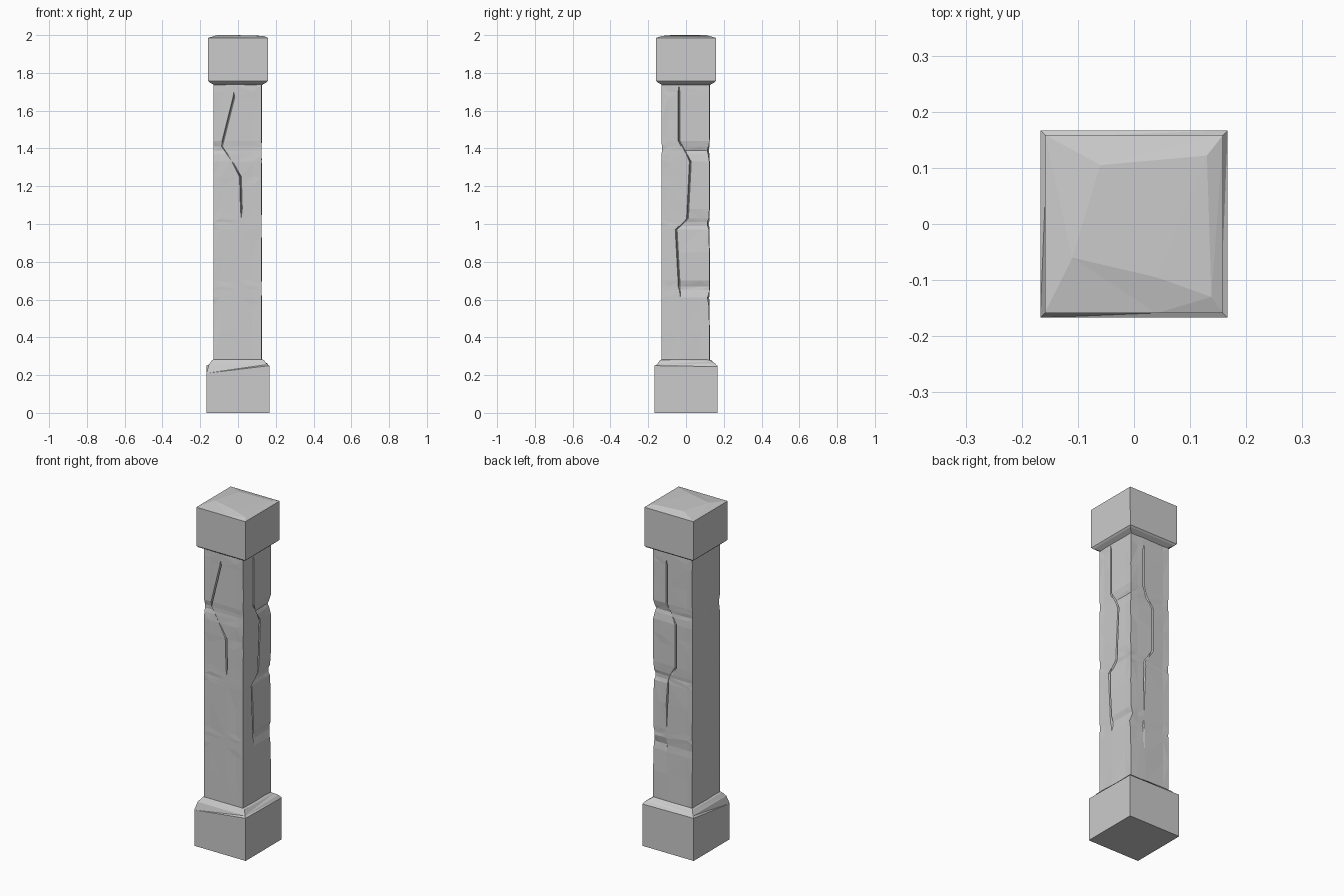
import bpy, bmesh, random
from mathutils import Vector

if "Cube" in bpy.data.objects:
    bpy.data.objects.remove(bpy.data.objects["Cube"])

random.seed(4)


def loft(name, rings):
    """Skin a list of equal-length point rings and cap both ends."""
    bm = bmesh.new()
    vr = [[bm.verts.new(p) for p in r] for r in rings]
    n = len(vr[0])
    for a, b in zip(vr, vr[1:]):
        for i in range(n):
            j = (i + 1) % n
            bm.faces.new((a[i], a[j], b[j], b[i]))
    bm.faces.new(vr[0][::-1])
    bm.faces.new(vr[-1])
    # split bent quads so the chipped facets are crisp
    bmesh.ops.triangulate(bm, faces=bm.faces[:])
    bmesh.ops.recalc_face_normals(bm, faces=bm.faces[:])
    me = bpy.data.meshes.new(name)
    bm.to_mesh(me)
    bm.free()
    ob = bpy.data.objects.new(name, me)
    bpy.context.collection.objects.link(ob)
    return ob


def square(h, z, cx=0.0, dz=(0, 0, 0, 0)):
    return [(cx + sx * h, cx + sy * h, z + d)
            for (sx, sy), d in zip(((-1, -1), (1, -1), (1, 1), (-1, 1)), dz)]


# Base block with a chipped, sloping top
loft("base_block", [
    square(0.167, 0.0),
    square(0.167, 0.25, dz=(-0.04, 0, -0.005, 0)),
    square(0.154, 0.256, dz=(0, 0, 0.006, 0)),
    square(0.137, 0.268, dz=(0.012, 0.012, 0.005, 0.008)),
    square(0.122, 0.285, -0.002),
])

# Cap block with a bevelled underside and a low hewn crown
crown = [(-0.11, -0.06, 2.0), (0.04, -0.095, 1.999), (0.138, -0.13, 1.995),
         (0.13, 0.122, 1.996), (-0.06, 0.105, 2.0)]


def cap_ring(h, z):
    return [(-h, -h, z), (0.04, -h, z), (h, -h, z), (h, h, z), (-h, h, z)]


loft("cap_block", [cap_ring(0.125, 1.735), cap_ring(0.15, 1.749),
                   cap_ring(0.158, 1.757), cap_ring(0.159, 1.985), crown])

# Shaft: each face has a crack path (z, u), cracked z ranges, joints and a worn side
# faces in ring order: front (-y), right (+x), back (+y), left (-x)
FACES = [
    dict(path=((0.25, 0.0), (1.08, 0.02), (1.25, 0.015), (1.33, -0.03), (1.41, -0.085), (1.67, -0.02)),
         cracks=((1.08, 1.25), (1.44, 1.67)), joints=(1.40,), low=1.0, high=0.25),
    dict(path=((0.25, -0.02), (0.69, -0.035), (0.97, -0.05), (1.03, 0.01), (1.33, 0.025), (1.44, -0.035)),
         cracks=((0.67, 0.97), (1.03, 1.33), (1.44, 1.7)), joints=(0.66, 1.0, 1.39), low=0.1, high=1.0),
    dict(path=((0.25, 0.03), (0.8, 0.04), (1.0, 0.03), (1.08, -0.02), (1.33, -0.02), (1.44, 0.04)),
         cracks=((0.85, 0.97), (1.08, 1.33), (1.44, 1.67)), joints=(0.6, 1.0, 1.39), low=0.35, high=1.0),
    dict(path=((0.25, 0.0), (1.7, 0.0)), cracks=(), joints=(1.40,), low=0.0, high=0.15),
]
ROWS = [0.25, 0.29, 0.44, 0.57, 0.61, 0.65, 0.67, 0.70, 0.85, 0.97, 0.99, 1.01, 1.03, 1.08,
        1.2, 1.25, 1.33, 1.37, 1.39, 1.41, 1.44, 1.55, 1.67, 1.70, 1.735, 1.76]
EDGE = 0.128


def crack_u(face, z):
    path = face["path"]
    for (z0, u0), (z1, u1) in zip(path, path[1:]):
        if z <= z1:
            return u0 + (u1 - u0) * (z - z0) / (z1 - z0)
    return path[-1][1]


def depth(face, u, z):
    """How far the stone is worn in at this spot of a face."""
    c = crack_u(face, z)
    side = face["high"] if u > c else face["low"]
    d = 0.0
    for j in face["joints"]:
        d = max(d, 0.012 * side * max(0.0, 1 - abs(z - j) / 0.045))
    if any(a - 0.001 <= z <= b + 0.001 for a, b in face["cracks"]) and abs(u - c) < 0.002:
        d = max(d, 0.014)
    return d


def shaft_ring(z):
    ring = []
    for k, face in enumerate(FACES):
        c = crack_u(face, z)
        nxt = FACES[k - 1]
        sign = 1 if k < 2 else -1          # direction of travel along u
        cols = [-EDGE, -0.09, c - 0.005, c, c + 0.005, 0.08]
        if sign < 0:
            cols = [EDGE, 0.08, c + 0.005, c, c - 0.005, -0.09]
        for i, u in enumerate(cols):
            rough = 0.0 if abs(u - c) < 0.01 else random.uniform(0, 0.0025)
            h = EDGE - depth(face, u, z) - rough
            if i == 0:                      # corner shared with the previous face
                pu = EDGE if k in (1, 2) else -EDGE
                u = (1 if u > 0 else -1) * (EDGE - depth(nxt, pu, z))
            p = ((u, -h), (h, u), (u, h), (-h, u))[k]
            ring.append(Vector((p[0] - 0.002, p[1] - 0.002, z)))
    return ring


loft("shaft", [shaft_ring(z) for z in ROWS])
